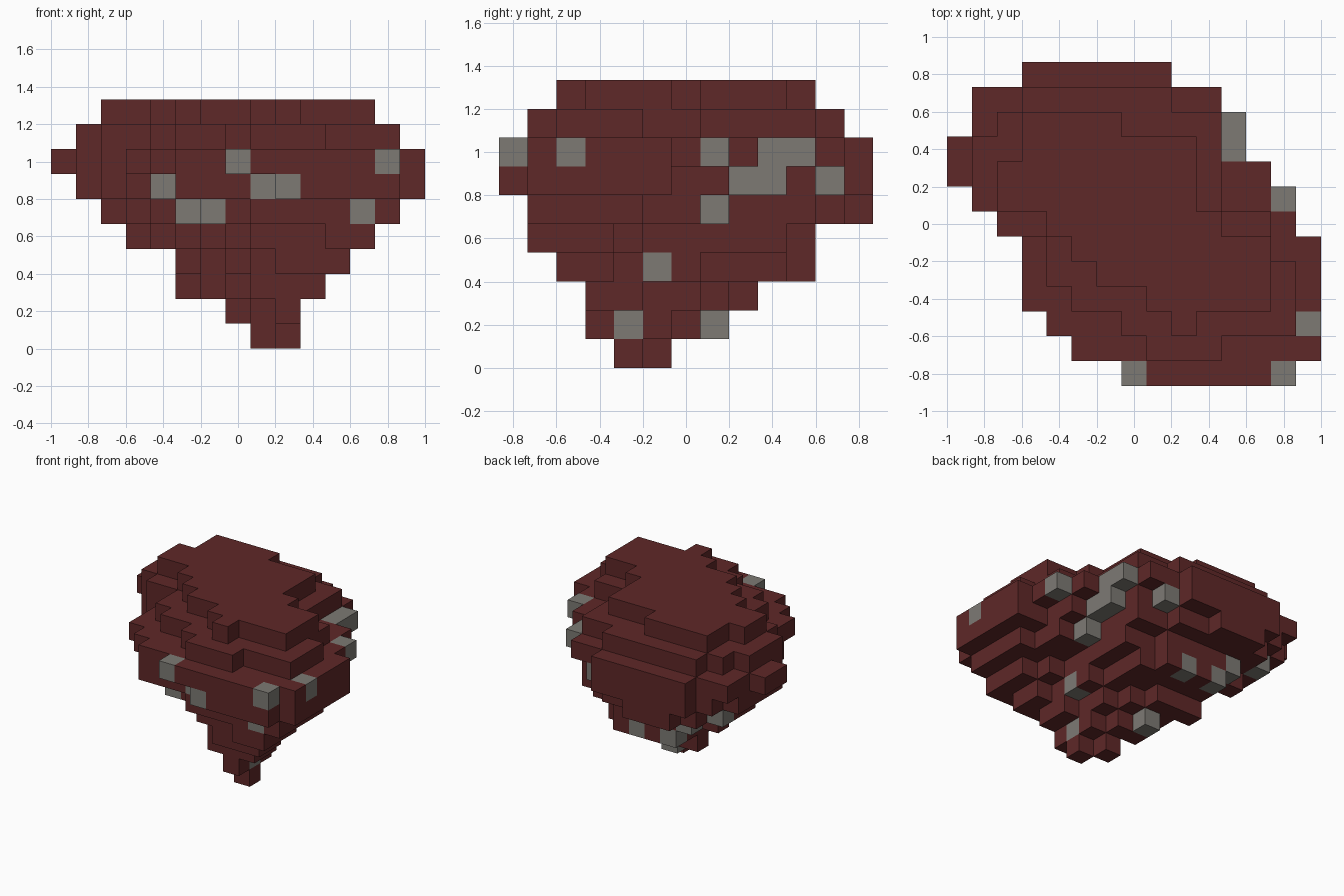
import bpy
import bmesh
from mathutils import Vector

old = bpy.data.objects.get("Cube")
if old:
    bpy.data.objects.remove(old, do_unlink=True)

CELL = 2 / 15
ORIGIN = Vector((-1, -6.5 * CELL, 0))


def make_material(name, color):
    mat = bpy.data.materials.new(name)
    mat.use_nodes = True
    mat.diffuse_color = color
    mat.node_tree.nodes["Principled BSDF"].inputs["Base Color"].default_value = color
    return mat


rock = make_material("dark red rock", (0.114, 0.021, 0.021, 1))
ore = make_material("grey stone", (0.205, 0.195, 0.175, 1))

layers = {}


def layer(name, level, first_row, left, right):
    """One block-high slab: each row runs from its left to its right column."""
    layers[name] = [(i, first_row + n, level)
                    for n, (lo, hi) in enumerate(zip(left, right))
                    for i in range(lo, hi + 1)]


# Tapering point of the floating rock
layer("bottom_tip", 0, 4, [9, 8], [9, 8])
layer("lower_point", 1, 3, [9, 9, 8, 7, 7], [9, 9, 9, 8, 7])
layer("upper_point", 2, 3, [8, 8, 7, 6, 6, 5], [10, 10, 9, 9, 8, 7])

# Widening underside
layer("lower_underside", 3, 2,
      [9, 8, 7, 7, 6, 5, 5, 5, 5],
      [11, 11, 10, 10, 10, 9, 9, 9, 8])
layer("middle_underside", 4, 1,
      [11, 8, 7, 6, 6, 5, 4, 4, 3, 4],
      [12, 12, 12, 11, 10, 10, 10, 10, 10, 8])
layer("upper_underside", 5, 1,
      [8, 6, 5, 4, 4, 3, 3, 2, 2, 2, 3, 4],
      [13, 13, 13, 13, 12, 12, 11, 10, 10, 10, 8, 6])

# Broad rim
layer("lower_rim", 6, 0,
      [9, 5, 5, 4, 3, 3, 2, 1, 1, 1, 1, 2, 3],
      [13, 14, 14, 14, 14, 14, 12, 12, 11, 11, 10, 9, 8])
layer("upper_rim", 7, 0,
      [7, 5, 4, 3, 3, 3, 2, 1, 0, 0, 1, 1, 3],
      [13, 14, 14, 14, 14, 14, 13, 13, 12, 11, 11, 10, 8])

# Stepped top
layer("top_step", 8, 1,
      [8, 7, 5, 4, 4, 2, 1, 1, 1, 2, 3],
      [10, 13, 13, 13, 12, 12, 10, 10, 10, 10, 8])
layer("top_plateau", 9, 2,
      [9, 8, 6, 5, 4, 2, 2, 3, 3],
      [9, 12, 12, 12, 10, 9, 9, 9, 6])

# Single grey blocks set into the rock
ore_cells = {
    (7, 0, 7), (13, 0, 7), (14, 2, 7), (13, 7, 7), (11, 9, 7), (11, 10, 7),
    (4, 3, 6), (8, 1, 6), (9, 0, 6), (11, 8, 6), (11, 9, 6), (9, 11, 6),
    (5, 3, 5), (6, 2, 5), (12, 1, 5), (11, 7, 5), (2, 10, 5),
    (4, 10, 4), (10, 5, 3), (7, 10, 3), (5, 10, 3), (9, 4, 1), (7, 7, 1),
}

solid = {cell for cells in layers.values() for cell in cells}


def add_exposed_faces(bm, cell):
    """Add the sides of a block that no other block covers."""
    center = Vector(cell) + Vector((0.5, 0.5, 0.5))
    for axis in range(3):
        for sign in (-1, 1):
            normal = Vector((0, 0, 0))
            normal[axis] = sign
            if tuple(int(c + n) for c, n in zip(cell, normal)) in solid:
                continue
            u = Vector((0, 0, 0))
            u[(axis + 1) % 3] = 0.5
            v = normal.cross(u)
            mid = center + normal / 2
            corners = (mid - u - v, mid + u - v, mid + u + v, mid - u + v)
            face = bm.faces.new([bm.verts.new(ORIGIN + c * CELL) for c in corners])
            face.material_index = int(cell in ore_cells)


# Build each slab and merge its flat areas
for name, cells in layers.items():
    bm = bmesh.new()
    for cell in cells:
        add_exposed_faces(bm, cell)
    bmesh.ops.remove_doubles(bm, verts=bm.verts[:], dist=CELL / 100)
    bmesh.ops.dissolve_limit(bm, angle_limit=0.01, verts=bm.verts[:],
                             edges=bm.edges[:], delimit={'MATERIAL'})
    mesh = bpy.data.meshes.new(name)
    bm.to_mesh(mesh)
    bm.free()
    mesh.materials.append(rock)
    mesh.materials.append(ore)
    bpy.context.collection.objects.link(bpy.data.objects.new(name, mesh))
